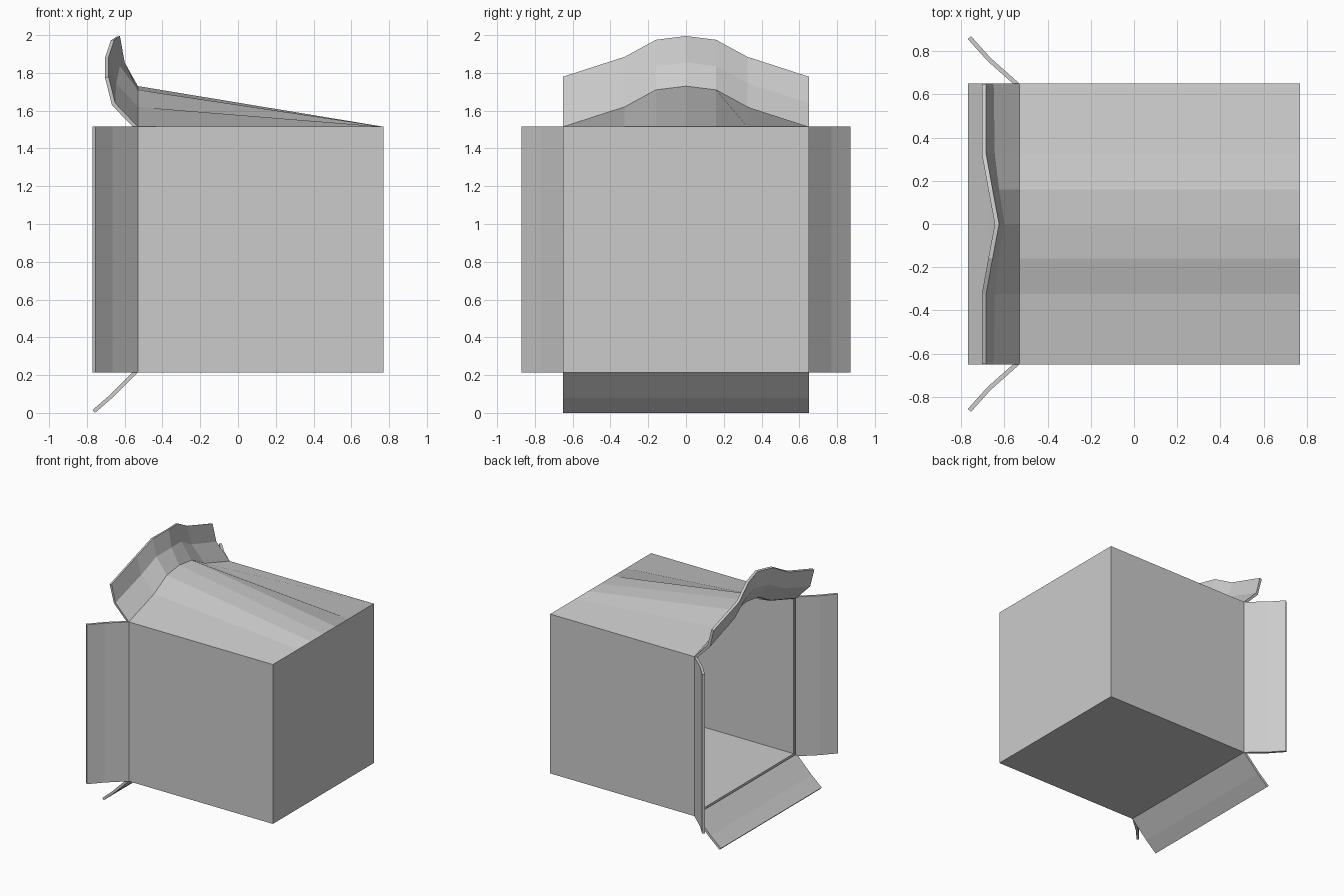
import bpy, bmesh
from mathutils import Vector

if "Cube" in bpy.data.objects:
    bpy.data.objects.remove(bpy.data.objects["Cube"])

FRONT, BACK = -0.53, 0.77      # open end and closed end along x
BOT, TOP, W = 0.215, 1.515, 0.65
THICK = 0.02


def finish(name, bm):
    me = bpy.data.meshes.new(name)
    bm.to_mesh(me)
    bm.free()
    ob = bpy.data.objects.new(name, me)
    bpy.context.collection.objects.link(ob)
    mod = ob.modifiers.new("thickness", 'SOLIDIFY')
    mod.thickness = THICK
    mod.offset = -1
    mod.use_even_offset = True
    return ob


def strip(name, rows, outward):
    """Grid of points skinned with quads, facing the outward direction."""
    bm = bmesh.new()
    vs = [[bm.verts.new(p) for p in row] for row in rows]
    for a, b in zip(vs, vs[1:]):
        for i in range(len(a) - 1):
            bm.faces.new((a[i], a[i + 1], b[i + 1], b[i]))
    bm.normal_update()
    if sum(f.normal.dot(Vector(outward)) for f in bm.faces) < 0:
        bmesh.ops.reverse_faces(bm, faces=bm.faces[:])
    return finish(name, bm)


# Bulge across the lid: y, lift, flap middle x, flap tip x
half = [(0.65, 0.0, -0.65, -0.685), (0.325, 0.105, -0.645, -0.685),
        (0.16, 0.195, -0.625, -0.655)]
bulge = ([(-y, *r) for y, *r in half] + [(0.0, 0.215, -0.60, -0.625)]
         + half[::-1])

# Box shell, open at the -x end, lid flattening out towards the back
bm = bmesh.new()
front = [bm.verts.new((FRONT, y, TOP + h)) for y, h, *_ in bulge]
back = [bm.verts.new((BACK, y, TOP)) for y, *_ in bulge]
for x, ring in ((FRONT, front), (BACK, back)):
    ring += [bm.verts.new((x, y, BOT)) for y in (W, -W)]
n = len(front)
for i in range(n):
    j = (i + 1) % n
    bm.faces.new((front[i], front[j], back[j], back[i]))
bm.faces.new(back)
bm.normal_update()
if bm.faces[-1:] and max(bm.faces, key=lambda f: len(f.verts)).normal.x < 0:
    bmesh.ops.reverse_faces(bm, faces=bm.faces[:])
bmesh.ops.recalc_face_normals(bm, faces=bm.faces[:])
finish("box", bm)

# Side flaps
for name, s in (("left_flap", -1), ("right_flap", 1)):
    path = [(FRONT, W), (-0.665, 0.77), (-0.755, 0.87)]
    strip(name, [[(x, s * y, z) for z in (BOT, TOP)] for x, y in path], (1, s, 0))

# Bottom flap
path = [(FRONT, BOT), (-0.665, 0.08), (-0.757, 0.0)]
strip("bottom_flap", [[(x, y, z) for y in (-W, W)] for x, z in path], (1, 0, -1))

# Top flap following the bulge and curling upwards
strip("top_flap", [
    [(FRONT, y, TOP + h) for y, h, m, t in bulge],
    [(m, y, TOP + h + 0.125) for y, h, m, t in bulge],
    [(t, y, TOP + h + 0.265) for y, h, m, t in bulge]], (1, 0, 0.5))
